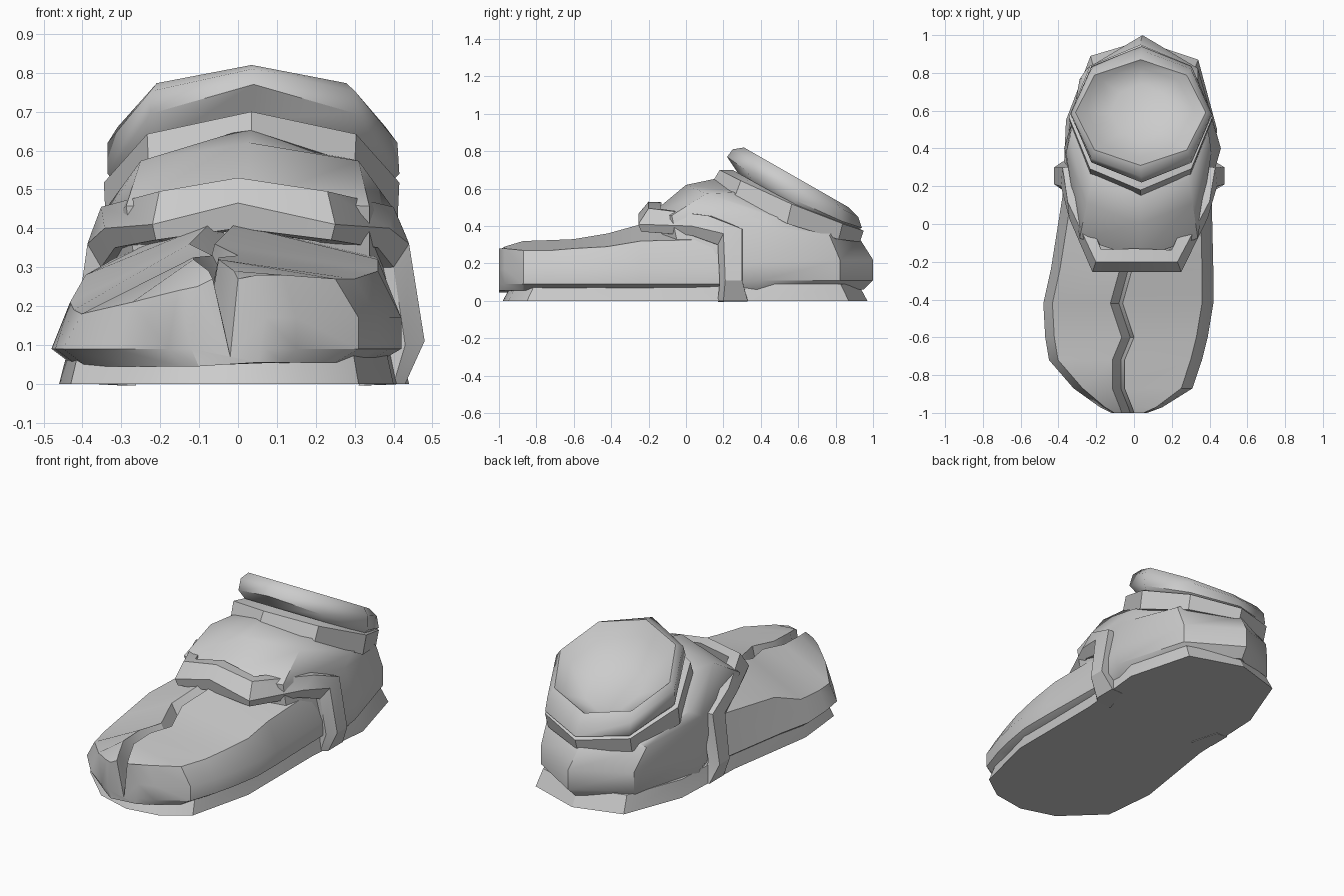
import bpy, bmesh, math
from mathutils import Vector

cube = bpy.data.objects.get("Cube")
if cube:
    bpy.data.objects.remove(cube)

grey = bpy.data.materials.new("plain_grey")
grey.use_nodes = True
grey.diffuse_color = (0.6, 0.6, 0.6, 1)
grey.node_tree.nodes["Principled BSDF"].inputs["Base Color"].default_value = (0.6, 0.6, 0.6, 1)


def loft(name, rings, caps=(True, True), wrap=False, angle=30):
    """Skin closed rings of equal length, optionally capping the ends."""
    bm = bmesh.new()
    rows = [[bm.verts.new(p) for p in ring] for ring in rings]
    pairs = list(zip(rows, rows[1:])) + ([(rows[-1], rows[0])] if wrap else [])
    for a, b in pairs:
        for i in range(len(a)):
            j = (i + 1) % len(a)
            bm.faces.new((a[i], a[j], b[j], b[i]))
    for row, cap in ((rows[0], caps[0]), (rows[-1], caps[1])):
        if cap and not wrap:
            bm.faces.new(row)
    bmesh.ops.recalc_face_normals(bm, faces=bm.faces)
    mesh = bpy.data.meshes.new(name)
    bm.to_mesh(mesh)
    bm.free()
    mesh.materials.append(grey)
    obj = bpy.data.objects.new(name, mesh)
    bpy.context.collection.objects.link(obj)
    bpy.ops.object.select_all(action="DESELECT")
    obj.select_set(True)
    bpy.context.view_layer.objects.active = obj
    bpy.ops.object.shade_smooth_by_angle(angle=math.radians(angle))
    return obj


def ring(yf, zf, yb, zb, xl, xr, sag=0.0, square=1.0):
    """Eight-sided ring tilted from its front point to its back point."""
    points = []
    for i in range(8):
        a = math.tau * i / 8
        c, s = math.cos(a), math.sin(a)
        c = math.copysign(abs(c) ** square, c)
        s = math.copysign(abs(s) ** (square if s < 0 else 1), s)
        t = (s + 1) / 2
        points.append(((xl + xr) / 2 + c * (xr - xl) / 2, yf + (yb - yf) * t,
                       zf + (zb - zf) * t - sag * 4 * t * (1 - t)))
    return points


# Sole, flared towards the ground
outline = [(-0.02, -0.98), (0.17, -0.95), (0.31, -0.85), (0.40, -0.48), (0.40, 0.1),
           (0.44, 0.5), (0.34, 0.87), (0.04, 0.97), (-0.23, 0.89), (-0.36, 0.55),
           (-0.38, 0.1), (-0.46, -0.42), (-0.43, -0.72), (-0.22, -0.92)]
loft("sole", [[(x * k, y * k, z) for x, y in outline] for k, z in ((1, 0), (0.95, 0.09))])

# Toe upper: cross-sections from front to back with a jagged split along the top
# y, left, right, left shoulder z, right shoulder z, split centre, ridge z, split depth
stations = [
    (-1.00, -0.12, 0.07, 0.25, 0.28, -0.03, 0.27, 0.20),
    (-0.97, -0.18, 0.15, 0.24, 0.28, -0.04, 0.29, 0.17),
    (-0.87, -0.32, 0.31, 0.21, 0.27, -0.08, 0.32, 0.12),
    (-0.72, -0.45, 0.36, 0.18, 0.27, -0.08, 0.325, 0.10),
    (-0.60, -0.47, 0.39, 0.19, 0.28, -0.03, 0.33, 0.09),
    (-0.42, -0.48, 0.42, 0.21, 0.29, -0.09, 0.36, 0.08),
    (-0.24, -0.44, 0.42, 0.28, 0.32, -0.04, 0.41, 0.05),
    (0.20, -0.37, 0.41, 0.32, 0.33, -0.02, 0.45, 0.02),
]
sections = []
for y, xl, xr, zl, zr, split, ridge, depth in stations:
    inset = min(0.06, (xr - xl) * 0.1)
    sections.append([(x, y, z) for x, z in (
        (xl + inset, 0.045), (xl, 0.09), (xl + inset * 0.8, zl),
        (split - 0.035, ridge), (split + 0.01, ridge - depth), (split + 0.03, ridge),
        (xr - inset, zr), (xr, 0.17), (xr, 0.09), (xr - inset, 0.055))])
loft("toe_upper", sections)

# Heel and ankle
loft("ankle", [
    ring(-0.20, 0.05, 0.95, 0.06, -0.34, 0.41),
    ring(-0.20, 0.11, 1.0, 0.11, -0.37, 0.46),
    ring(-0.20, 0.20, 1.0, 0.22, -0.37, 0.46),
    ring(-0.18, 0.47, 0.93, 0.33, -0.36, 0.41, square=0.6),
    ring(0.0, 0.62, 0.91, 0.34, -0.34, 0.40, 0.03, 0.8),
    ring(0.19, 0.66, 0.89, 0.36, -0.31, 0.38, 0.07),
], angle=40)

# Padded band below the opening
loft("ankle_band", [
    ring(0.20, 0.65, 0.89, 0.32, -0.31, 0.38, 0.07),
    ring(0.15, 0.65, 0.93, 0.315, -0.34, 0.41, 0.07),
    ring(0.18, 0.70, 0.95, 0.375, -0.345, 0.415, 0.02),
    ring(0.25, 0.70, 0.90, 0.40, -0.30, 0.37, 0.02),
], wrap=True)

# Raised collar with the hollow foot opening
loft("collar", [
    ring(0.28, 0.68, 0.88, 0.37, -0.30, 0.37, 0.03),
    ring(0.22, 0.77, 0.94, 0.39, -0.335, 0.415, 0.04),
    ring(0.25, 0.81, 0.92, 0.45, -0.335, 0.41, 0.01),
    ring(0.31, 0.82, 0.87, 0.50, -0.31, 0.38),
    ring(0.35, 0.74, 0.83, 0.47, -0.25, 0.32),
    ring(0.44, 0.62, 0.74, 0.46, -0.12, 0.19),
], caps=(False, True), angle=50)

# Strap over the instep: top, outer, bottom and inner edge at each step down the side
steps = [
    ((0, -0.20, 0.53), (0, -0.255, 0.465), (0, -0.25, 0.40)),
    ((0.23, -0.20, 0.495), (0.25, -0.255, 0.41), (0.24, -0.24, 0.37)),
    ((0.40, 0.12, 0.455), (0.39, 0.03, 0.40), (0.36, 0.03, 0.35)),
    ((0.43, 0.30, 0.385), (0.44, 0.20, 0.36), (0.40, 0.17, 0.30)),
    ((0.48, 0.30, 0.11), (0.48, 0.21, 0.11), (0.43, 0.18, 0.10)),
    ((0.43, 0.33, 0.0), (0.43, 0.20, 0.0), (0.40, 0.17, 0.0)),
]


def strap_section(step, side):
    width = 1 if side > 0 else 0.88
    corners = [Vector((x * side * width, y, z)) for x, y, z in step]
    middle = (corners[0] + corners[2]) / 2
    inward = (Vector((0, 0.25, middle.z - 0.02)) - middle).normalized()
    return corners + [corners[2] + inward * 0.09, corners[0] + inward * 0.07]


loft("instep_strap", [strap_section(s, -1) for s in reversed(steps[1:])]
     + [strap_section(s, 1) for s in steps], angle=25)
